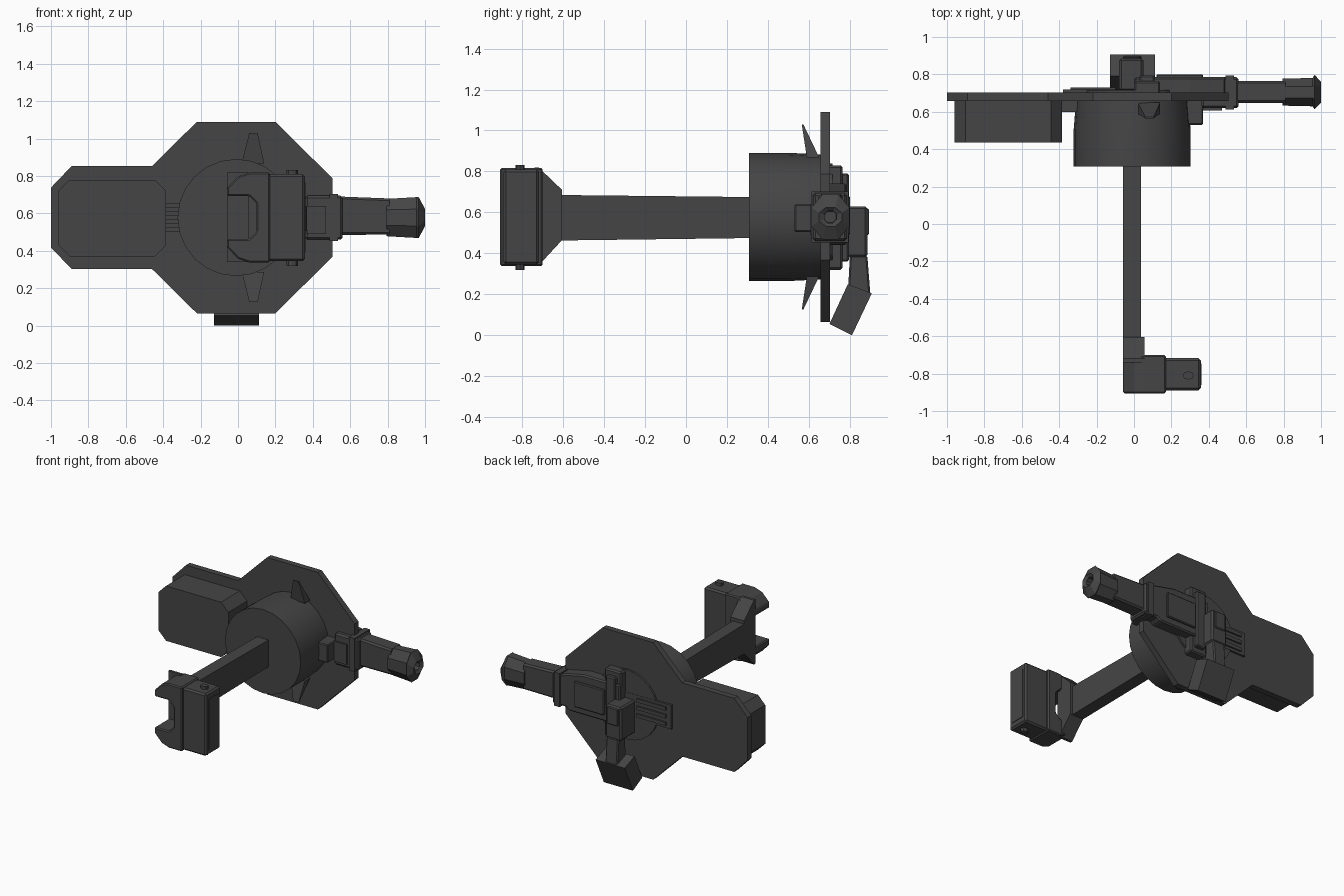
import bpy, bmesh, math
from mathutils import Vector

cube = bpy.data.objects.get("Cube")
if cube:
    bpy.data.objects.remove(cube, do_unlink=True)

metal = bpy.data.materials.new("dark_grey_metal")
metal.use_nodes = True
GREY = (0.06, 0.06, 0.06, 1)
metal.diffuse_color = GREY
shader = metal.node_tree.nodes["Principled BSDF"]
shader.inputs["Base Color"].default_value = GREY
shader.inputs["Roughness"].default_value = 0.7


def loft(name, rings, bevel=0):
    """Skin a list of rings, each with the same number of points."""
    bm = bmesh.new()
    loops = [[bm.verts.new(p) for p in ring] for ring in rings]
    n = len(loops[0])
    for a, b in zip(loops, loops[1:]):
        for i in range(n):
            j = (i + 1) % n
            bm.faces.new((a[i], a[j], b[j], b[i]))
    bm.faces.new(loops[0])
    bm.faces.new(loops[-1])
    bmesh.ops.recalc_face_normals(bm, faces=bm.faces)
    mesh = bpy.data.meshes.new(name)
    bm.to_mesh(mesh)
    bm.free()
    mesh.materials.append(metal)
    obj = bpy.data.objects.new(name, mesh)
    bpy.context.collection.objects.link(obj)
    if bevel:
        mod = obj.modifiers.new("edge_bevel", "BEVEL")
        mod.width = bevel
        mod.segments = 1
    return obj


def place(axis, t, p):
    """Put a 2D point on the plane at t across the given axis."""
    u, v = p
    return {"x": (t, u, v), "y": (u, t, v), "z": (u, v, t)}[axis]


def prism(name, axis, lo, hi, pts, bevel=0):
    return loft(name, [[place(axis, t, p) for p in pts] for t in (lo, hi)], bevel)


def rect(u0, u1, v0, v1, c=0):
    """Rectangle, with chamfered corners when c is given."""
    if not c:
        return [(u0, v0), (u1, v0), (u1, v1), (u0, v1)]
    return [(u0 + c, v0), (u1 - c, v0), (u1, v0 + c), (u1, v1 - c),
            (u1 - c, v1), (u0 + c, v1), (u0, v1 - c), (u0, v0 + c)]


def oval(n, cu, cv, ru, rv, turn=0):
    return [(cu + ru * math.cos(turn + math.tau * i / n),
             cv + rv * math.sin(turn + math.tau * i / n)) for i in range(n)]


def box(name, x, y, z, bevel=0):
    return prism(name, "x", *x, rect(*y, *z), bevel)


MID = 0.578

# Back plate: octagon joined to a chamfered wing
half = [(-1, 0.16), (-0.89, 0.275), (-0.46, 0.275), (-0.22, 0.512),
        (0.2, 0.512), (0.505, 0.21)]
outline = [(x, MID + h) for x, h in half] + [(x, MID - h) for x, h in reversed(half)]
prism("back_plate", "y", 0.657, 0.702, outline)

# Side container on the wing and its hinge bars
prism("side_container", "y", 0.435, 0.66, rect(-0.96, -0.385, 0.37, 0.78, 0.06))
for k in (0.515, 0.555, 0.6, 0.64):
    box("hinge_bar", (-0.385, -0.3), (0.6, 0.66), (k - 0.012, k + 0.012))

# Drum in front of the plate
drum = loft("drum", [[place("y", y, p) for p in oval(24, -0.01, MID, rx, rz)]
                     for y, rx, rz in ((0.308, 0.313, 0.313), (0.5, 0.313, 0.313),
                                       (0.66, 0.3, 0.305))])
bpy.context.view_layer.objects.active = drum
drum.select_set(True)
bpy.ops.object.shade_smooth_by_angle(angle=math.radians(25))
drum.select_set(False)

# Pointed fins above and below the drum
for side in (1, -1):
    base = [(x, y, MID + side * 0.29) for x, y in rect(0.02, 0.14, 0.59, 0.65)]
    tip = [(x, y, MID + side * 0.452) for x, y in rect(0.06, 0.105, 0.565, 0.573)]
    loft("upper_fin" if side > 0 else "lower_fin", [base, tip])

# Long arm to the front
loft("arm", [[place("y", y, p) for p in rect(-0.058, 0.037, z0, z1)]
             for y, z0, z1 in ((-0.62, 0.463, 0.685), (0.32, 0.475, 0.675))])

# Front head: flared neck, open bracket and end block
loft("head_neck", [[place("y", y, p) for p in rect(-0.058, 0.055, z0, z1)]
                   for y, z0, z1 in ((-0.74, 0.34, 0.82), (-0.72, 0.34, 0.82),
                                     (-0.605, 0.465, 0.71))])
bracket_half = [(0.1, 0.075), (0.06, 0.115), (-0.058, 0.115), (-0.058, 0.16),
                (0.0, 0.22), (0.06, 0.24), (0.17, 0.24)]
bracket = [(x, MID + h) for x, h in bracket_half]
bracket += [(x, MID - h) for x, h in reversed(bracket_half)]
prism("head_bracket", "y", -0.907, -0.7, bracket, 0.008)
box("head_block", (0.16, 0.357), (-0.89, -0.717), (0.345, 0.81), 0.012)
box("head_block_panel", (0.35, 0.361), (-0.86, -0.745), (0.39, 0.765))
for z0, z1 in ((0.32, 0.35), (0.805, 0.832)):
    prism("head_bolt", "z", z0, z1, oval(8, 0.29, -0.81, 0.03, 0.022))

# Side barrel: collar, barrel and faceted muzzle with a bore
box("barrel_collar", (0.36, 0.56), (0.62, 0.785), (0.46, 0.695), 0.012)
box("collar_band", (0.49, 0.535), (0.612, 0.793), (0.452, 0.703))
box("collar_front_panel", (0.37, 0.47), (0.608, 0.63), (0.49, 0.64))
loft("barrel", [[place("x", x, p) for p in rect(0.648, 0.765, z0, z1, 0.012)]
                for x, z0, z1 in ((0.55, 0.485, 0.69), (0.81, 0.487, 0.68))])
loft("muzzle", [[place("x", x, p) for p in oval(8, 0.705, MID, ry, rz, math.pi / 8)]
                for x, ry, rz in ((0.795, 0.078, 0.108), (0.955, 0.082, 0.118),
                                  (0.965, 0.1, 0.12), (1.0, 0.06, 0.05),
                                  (0.985, 0.032, 0.032), (0.92, 0.03, 0.03))])
box("side_mount", (0.26, 0.37), (0.53, 0.68), (0.505, 0.64), 0.006)

# Mechanism on the back of the plate
prism("back_disc", "y", 0.69, 0.716, oval(24, -0.01, MID, 0.26, 0.26))
prism("receiver", "y", 0.69, 0.785,
      [(0.0, 0.44), (0.42, 0.44), (0.49, 0.49), (0.49, 0.7), (0.3, 0.74), (0.0, 0.74)], 0.01)
box("receiver_cover", (0.12, 0.37), (0.77, 0.8), (0.49, 0.68), 0.006)
box("spine_block", (0.0, 0.14), (0.69, 0.765), (0.32, 0.83), 0.01)
box("spine_cap", (0.03, 0.11), (0.75, 0.795), (0.36, 0.79), 0.008)

# Slotted rear mount
box("slot_mount", (-0.38, 0.0), (0.69, 0.718), (0.49, 0.67))
for z in (0.51, 0.567, 0.624):
    box("slot_rib", (-0.34, -0.1), (0.71, 0.73), (z, z + 0.026))

# Rear housing, strut and handle pad
box("rear_housing", (-0.08, 0.05), (0.71, 0.885), (0.38, 0.63), 0.012)
box("rear_housing_lid", (-0.06, 0.03), (0.87, 0.893), (0.49, 0.62), 0.006)
prism("handle_strut", "x", -0.06, 0.04,
      [(0.8, 0.39), (0.885, 0.39), (0.9, 0.2), (0.79, 0.2)], 0.008)
pad_side = [(0.79, 0.25), (0.907, 0.205), (0.81, 0.0), (0.7, 0.055)]
prism("handle_pad", "x", -0.128, 0.112, pad_side, 0.0)
